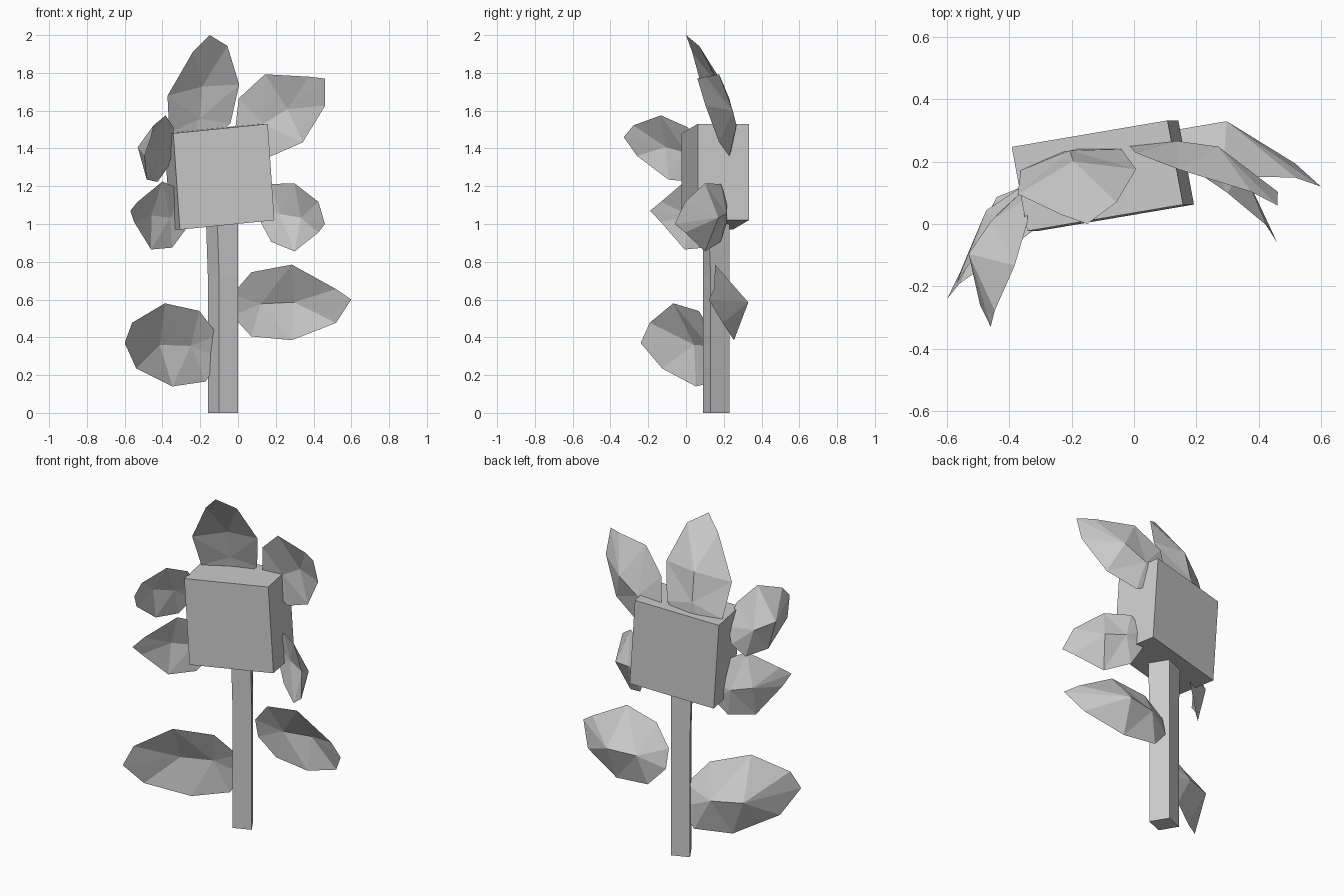
import bpy
import bmesh
from mathutils import Vector as V

if "Cube" in bpy.data.objects:
    bpy.data.objects.remove(bpy.data.objects["Cube"])


def make(name, verts, faces):
    me = bpy.data.meshes.new(name)
    me.from_pydata([tuple(v) for v in verts], [], faces)
    bm = bmesh.new()
    bm.from_mesh(me)
    bmesh.ops.recalc_face_normals(bm, faces=bm.faces)
    bm.to_mesh(me)
    bm.free()
    ob = bpy.data.objects.new(name, me)
    bpy.context.collection.objects.link(ob)
    return ob


def loft(name, rings):
    n = len(rings[0])
    verts = [p for r in rings for p in r]
    faces = [list(range(n)), list(range(len(verts) - n, len(verts)))]
    for k in range(len(rings) - 1):
        for i in range(n):
            j = (i + 1) % n
            faces.append([k * n + i, k * n + j, k * n + n + j, k * n + n + i])
    return make(name, verts, faces)


# Cupped petal template: (along, across, depth towards the convex back)
HALF = [(0, .28, .5), (.16, .85, .5), (.5, 1, .42)]
INNER = [(.24, 0, .68), (.52, 0, .78), (.24, 0, .9), (.52, 0, 1.05)]


def petal(name, base, tip, side, belly, up=.5, low=.5):
    """up and low set the half width just before the tip on either edge."""
    base, tip, side, belly = V(base), V(tip), V(side), V(belly)
    rim = HALF + [(.87, up, .22), (1, 0, 0), (.87, -low, .22)]
    rim += [(t, -s, d) for t, s, d in reversed(HALF)]
    verts = [base + (tip - base) * t + side * s + belly * d for t, s, d in rim + INNER]
    faces = []
    for a, b in ((9, 10), (11, 12)):     # concave front, convex back
        faces += [[a, 0, 1], [a, 7, 8], [a, 8, 0], [a, 1, 2], [a, 2, b],
                  [b, 6, a], [a, 6, 7]]
        faces += [[b, i, i + 1] for i in range(2, 6)]
    return make(name, verts, faces)


# Stem: a square post turned on its axis, shifting slightly near the top
low = [(-.10, .09), (0, .13), (-.06, .23), (-.16, .19)]
high = [(-.11, .09), (0, .12), (-.06, .23), (-.17, .19)]
loft("stem", [[(x, y, 0) for x, y in low],
              [(x, y, .73) for x, y in low],
              [(x, y, 1.03) for x, y in high]])

# Square flower head, tilted and turned
c, u, v, w = V((-.10, .155, 1.25)), V((.5, .085, .05)), V((-.05, .27, 0)), V((-.035, 0, .51))
loft("flower_head", [[c + u * a / 2 + v * b / 2 + w * k / 2
                      for a, b in ((-1, -1), (1, -1), (1, 1), (-1, 1))] for k in (-1, 1)])

# Petals around the head and leaves on the stem: base, tip, half width, belly
petal("top_petal", (-.2, .18, 1.4), (-.15, 0, 2), (.19, .04, .03), (-.02, .11, .02), .55, .4)
petal("upper_right_petal", (.0, .19, 1.48), (.46, .06, 1.77), (-.1, 0, .18), (.03, .12, -.03), .3, .55)
petal("lower_right_petal", (.08, .16, 1.07), (.46, -.06, 1.0), (0, 0, .18), (.07, .12, 0), .6, .3)
petal("upper_left_petal", (-.28, .07, 1.35), (-.46, -.33, 1.46), (.05, -.02, .17), (-.15, .04, 0), .45, .5)
petal("lower_left_petal", (-.24, .1, 1.02), (-.57, -.19, 1.07), (.03, 0, .18), (-.06, .09, 0), .3, .3)
petal("right_leaf", (-.03, .12, .57), (.6, .12, .6), (0, -.05, .2), (0, .2, 0), .3, .6)
petal("left_leaf", (-.05, .09, .35), (-.6, -.24, .37), (-.02, -.06, .22), (-.1, .16, 0), .5, .6)
